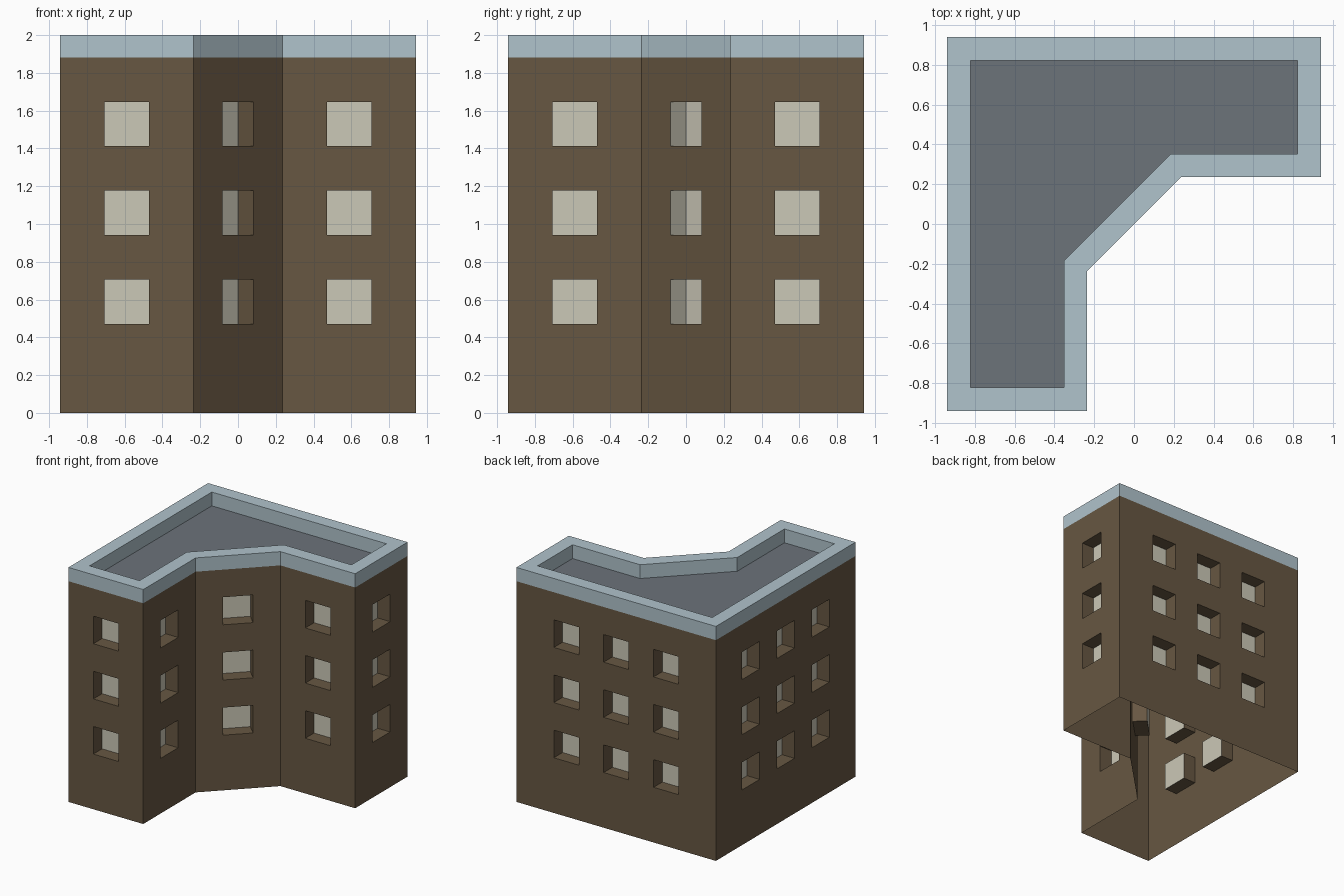
import bpy, bmesh
from mathutils import Vector

if "Cube" in bpy.data.objects:
    bpy.data.objects.remove(bpy.data.objects["Cube"])

U = 2 / 8.5            # building module: one window width
TOP, ROOF = 8.5, 8.0   # heights in modules
DEPTH = 0.5            # window recess depth


def material(name, rgb):
    lin = [((c / 255 + 0.055) / 1.055) ** 2.4 for c in rgb]
    m = bpy.data.materials.new(name)
    m.diffuse_color = (*lin, 1)
    m.use_nodes = True
    m.node_tree.nodes["Principled BSDF"].inputs["Base Color"].default_value = m.diffuse_color
    return m


BROWN = material("brown wall", (103, 87, 66))
CREAM = material("cream pane", (203, 200, 183))
TRIM = material("pale blue trim", (176, 195, 204))
GREY = material("grey roof", (108, 115, 122))


class Part:
    """Collects faces (given in modules) and turns them into one object."""
    def __init__(self, name, *mats):
        self.name, self.mats, self.bm = name, mats, bmesh.new()

    def face(self, pts, mat=0):
        f = self.bm.faces.new([self.bm.verts.new(Vector(p) * U) for p in pts])
        f.material_index = mat

    def finish(self):
        bmesh.ops.remove_doubles(self.bm, verts=self.bm.verts, dist=1e-4)
        me = bpy.data.meshes.new(self.name)
        self.bm.to_mesh(me)
        self.bm.free()
        for m in self.mats:
            me.materials.append(m)
        bpy.context.collection.objects.link(bpy.data.objects.new(self.name, me))


# Footprint and its inset for the parapet, counter-clockwise
D = 1.5 - 0.5 * 2 ** 0.5
outer = [(-4, -4), (-1, -4), (-1, -1), (1, 1), (4, 1), (4, 4), (-4, 4)]
inner = [(-3.5, -3.5), (-1.5, -3.5), (-1.5, -D), (D, 1.5), (3.5, 1.5),
         (3.5, 3.5), (-3.5, 3.5)]
# Distance of each window's left edge from the start of its wall
half = 2 ** 0.5 - 0.5
starts = [[1], [1], [half], [1], [1], [1.5, 3.5, 5.5], [1.5, 3.5, 5.5]]
sides = list(zip(outer, outer[1:] + outer[:1], inner, inner[1:] + inner[:1]))

walls = Part("walls", BROWN, CREAM)
panes = Part("window_panes", CREAM)
parapet = Part("parapet", TRIM)

for n, (a, b, c, d) in enumerate(sides):
    start, along = Vector((*a, 0)), Vector((b[0] - a[0], b[1] - a[1], 0))
    length = along.length
    along.normalize()
    inward = Vector((-along.y, along.x, 0)) * DEPTH

    def rect(s0, s1, z0, z1):
        return [start + along * s + Vector((0, 0, z))
                for s, z in ((s0, z0), (s1, z0), (s1, z1), (s0, z1))]

    # Wall split into a grid, window cells are recessed
    cuts = [0] + [v for s in starts[n] for v in (s, s + 1)] + [length]
    for i in range(len(cuts) - 1):
        for z in range(8):
            p = rect(cuts[i], cuts[i + 1], z, z + 1)
            if i % 2 and z in (2, 4, 6):
                q = [v + inward for v in p]
                for k in range(4):
                    j = (k + 1) % 4
                    # the left jamb of the diagonal wall is cream
                    walls.face((p[k], p[j], q[j], q[k]), int(n == 2 and k == 3))
                panes.face(q)
            else:
                walls.face(p)

    # Parapet: outside, top and inside
    parapet.face(rect(0, length, ROOF, TOP))
    parapet.face([(*a, TOP), (*b, TOP), (*d, TOP), (*c, TOP)])
    parapet.face([(*d, ROOF), (*c, ROOF), (*c, TOP), (*d, TOP)])

walls.finish()
panes.finish()
parapet.finish()

# Flat roof inside the parapet
roof = Part("roof", GREY)
roof.face([(*p, ROOF) for p in inner])
roof.finish()
